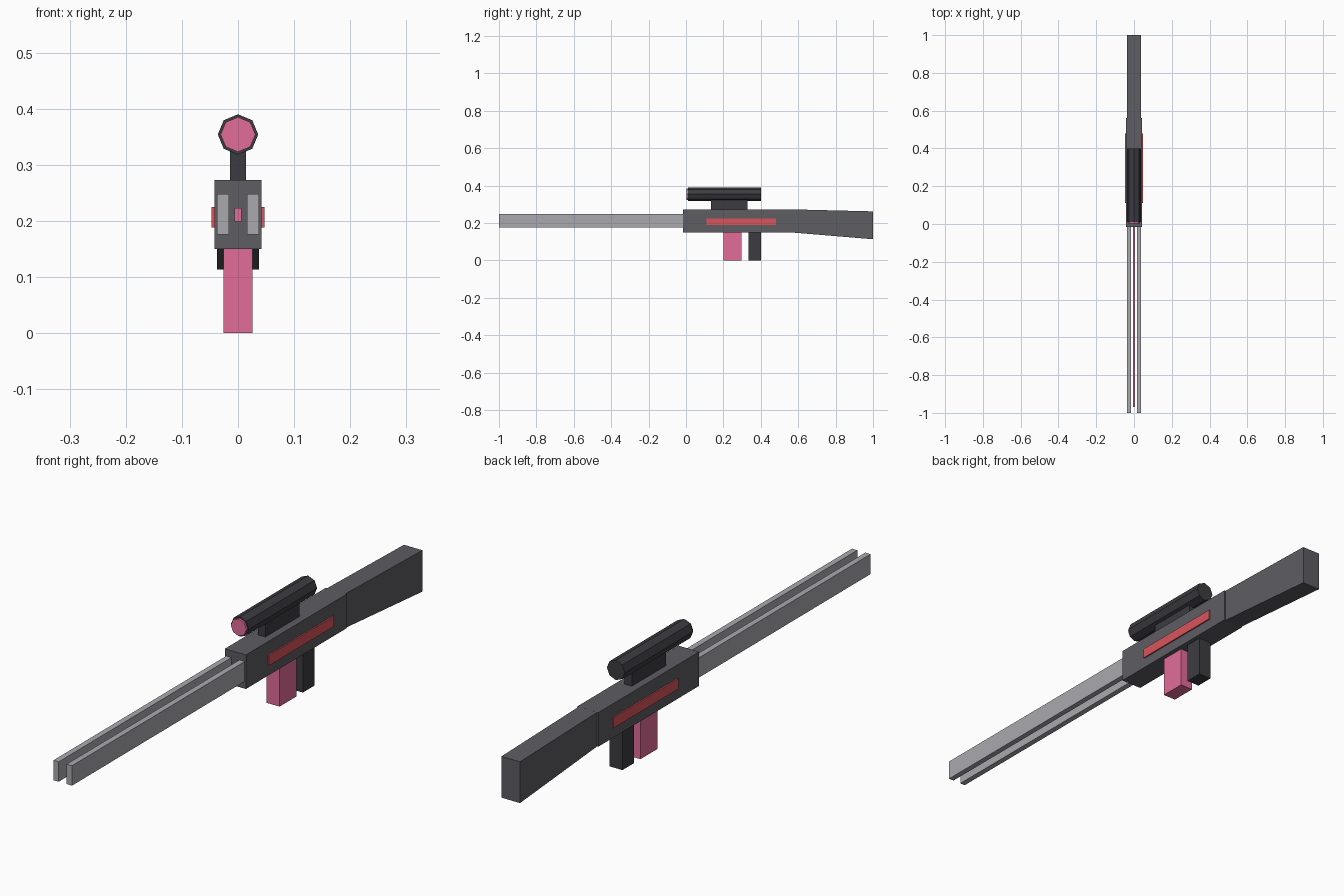
import bpy, bmesh, math
from mathutils import Matrix

if "Cube" in bpy.data.objects:
    bpy.data.objects.remove(bpy.data.objects["Cube"])


def material(name, rgb):
    m = bpy.data.materials.new(name)
    m.diffuse_color = (*rgb, 1)
    m.use_nodes = True
    m.node_tree.nodes["Principled BSDF"].inputs["Base Color"].default_value = m.diffuse_color
    return m


STEEL = material("light_steel", (0.40, 0.40, 0.43))
BODY = material("dark_grey", (0.11, 0.11, 0.125))
BLACK = material("near_black", (0.045, 0.045, 0.053))
PINK = material("pink", (0.76, 0.15, 0.32))
RED = material("red", (0.70, 0.09, 0.11))


def finish(bm, name, mat):
    bmesh.ops.recalc_face_normals(bm, faces=bm.faces)
    mesh = bpy.data.meshes.new(name)
    bm.to_mesh(mesh)
    bm.free()
    mesh.materials.append(mat)
    obj = bpy.data.objects.new(name, mesh)
    bpy.context.collection.objects.link(obj)
    return obj


def slab(name, mat, x0, x1, profile):
    """Extrude a side profile of (y, z) points from x0 to x1."""
    bm = bmesh.new()
    face = bm.faces.new([bm.verts.new((x0, y, z)) for y, z in profile])
    ext = bmesh.ops.extrude_face_region(bm, geom=[face])
    moved = [v for v in ext["geom"] if isinstance(v, bmesh.types.BMVert)]
    bmesh.ops.translate(bm, verts=moved, vec=(x1 - x0, 0, 0))
    return finish(bm, name, mat)


def box(name, mat, x, y, z):
    return slab(name, mat, *x, [(y[0], z[0]), (y[1], z[0]), (y[1], z[1]), (y[0], z[1])])


def octagon_tube(name, mat, radius, y, z):
    """Eight-sided solid along y with corners on the axes."""
    bm = bmesh.new()
    place = Matrix.Translation((0, sum(y) / 2, z)) @ Matrix.Rotation(math.pi / 2, 4, 'X')
    bmesh.ops.create_cone(bm, cap_ends=True, segments=8, radius1=radius,
                          radius2=radius, depth=y[1] - y[0], matrix=place)
    return finish(bm, name, mat)


def mirror_x(obj):
    mod = obj.modifiers.new("mirror", 'MIRROR')
    mod.use_axis = (True, False, False)


# Receiver and tapering stock
box("receiver", BODY, (-0.042, 0.042), (-0.015, 0.56), (0.15, 0.273))
slab("stock", BODY, -0.037, 0.037,
     [(0.555, 0.15), (1.0, 0.113), (1.0, 0.262), (0.555, 0.273)])

# Twin barrel rails with the glowing rod between them
mirror_x(box("barrel_rail", STEEL, (0.016, 0.037), (-1.0, 0.0), (0.176, 0.248)))
box("centre_rod", PINK, (-0.006, 0.006), (-0.97, 0.0), (0.199, 0.223))

# Coloured side strips
mirror_x(box("side_strip", RED, (0.038, 0.047), (0.11, 0.48), (0.188, 0.225)))

# Magazine and grip
box("magazine", PINK, (-0.026, 0.026), (0.2, 0.297), (0.0, 0.155))
box("grip", BLACK, (-0.026, 0.026), (0.333, 0.40), (0.0, 0.155))

# Scope with mount and lens
box("scope_mount", BLACK, (-0.0145, 0.0145), (0.135, 0.33), (0.27, 0.335))
octagon_tube("scope_tube", BLACK, 0.036, (0.011, 0.40), 0.354)
octagon_tube("scope_lens", PINK, 0.031, (0.003, 0.02), 0.354)
